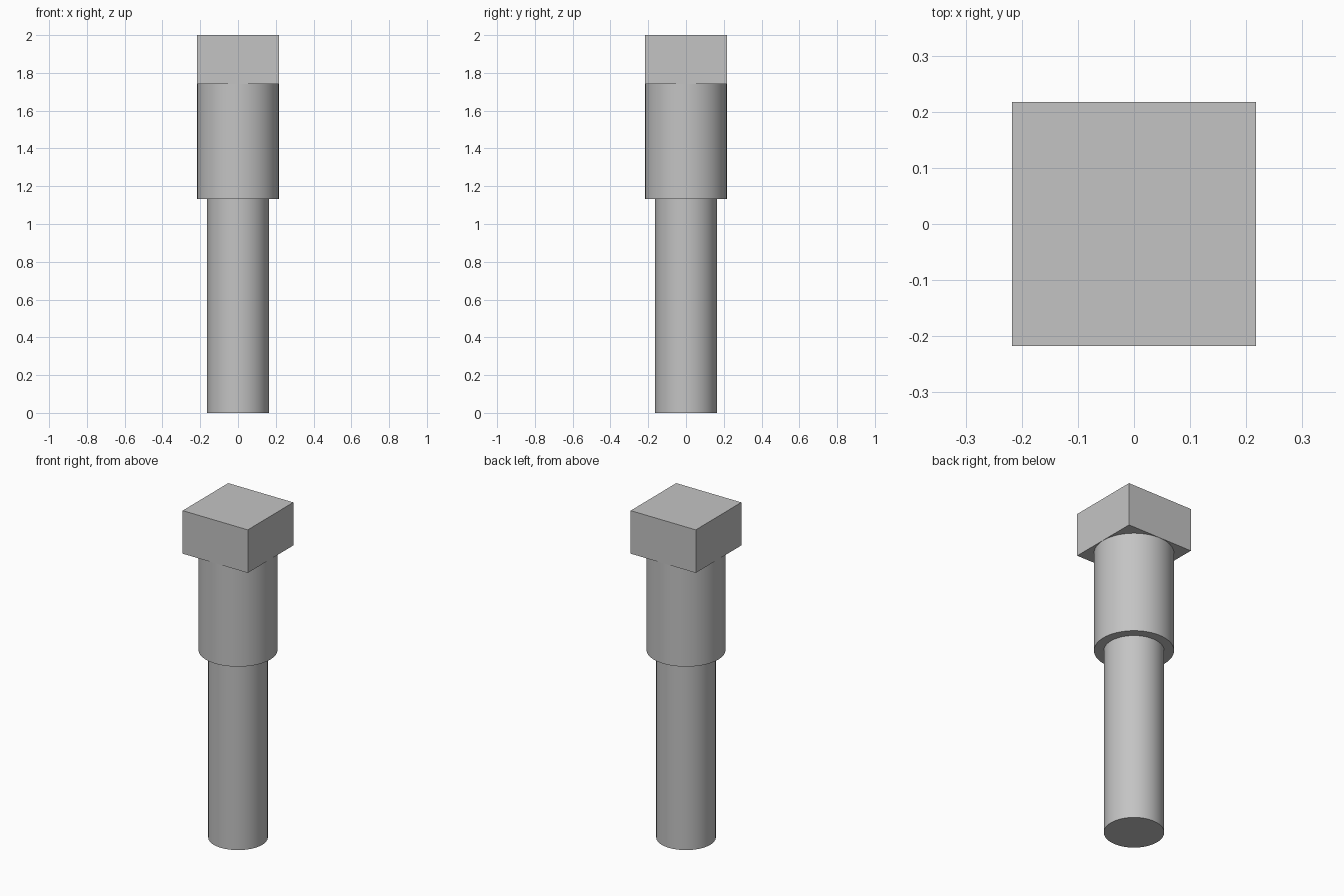
import bpy

if "Cube" in bpy.data.objects:
    bpy.data.objects.remove(bpy.data.objects["Cube"], do_unlink=True)

# One plain grey for the whole bolt
grey = bpy.data.materials.new("steel_grey")
grey.use_nodes = True
colour = (0.55, 0.55, 0.55, 1)
grey.diffuse_color = colour
grey.node_tree.nodes["Principled BSDF"].inputs["Base Color"].default_value = colour

HEAD_WIDTH = 0.435
HEAD_BOTTOM = 1.74
COLLAR_BOTTOM = 1.133


def finish(name):
    obj = bpy.context.object
    obj.name = name
    obj.data.materials.append(grey)
    return obj


def cylinder(name, radius, bottom, top):
    bpy.ops.mesh.primitive_cylinder_add(
        vertices=96, radius=radius, depth=top - bottom,
        location=(0, 0, (bottom + top) / 2))
    finish(name)
    bpy.ops.object.shade_smooth_by_angle()


# Round shaft and wider collar
cylinder("shaft", 0.163, 0, COLLAR_BOTTOM)
cylinder("collar", 0.216, COLLAR_BOTTOM, HEAD_BOTTOM)

# Square head
bpy.ops.mesh.primitive_cube_add(size=1, location=(0, 0, (HEAD_BOTTOM + 2) / 2))
head = finish("square_head")
head.scale = (HEAD_WIDTH, HEAD_WIDTH, 2 - HEAD_BOTTOM)
bpy.ops.object.transform_apply(location=False, rotation=False, scale=True)
